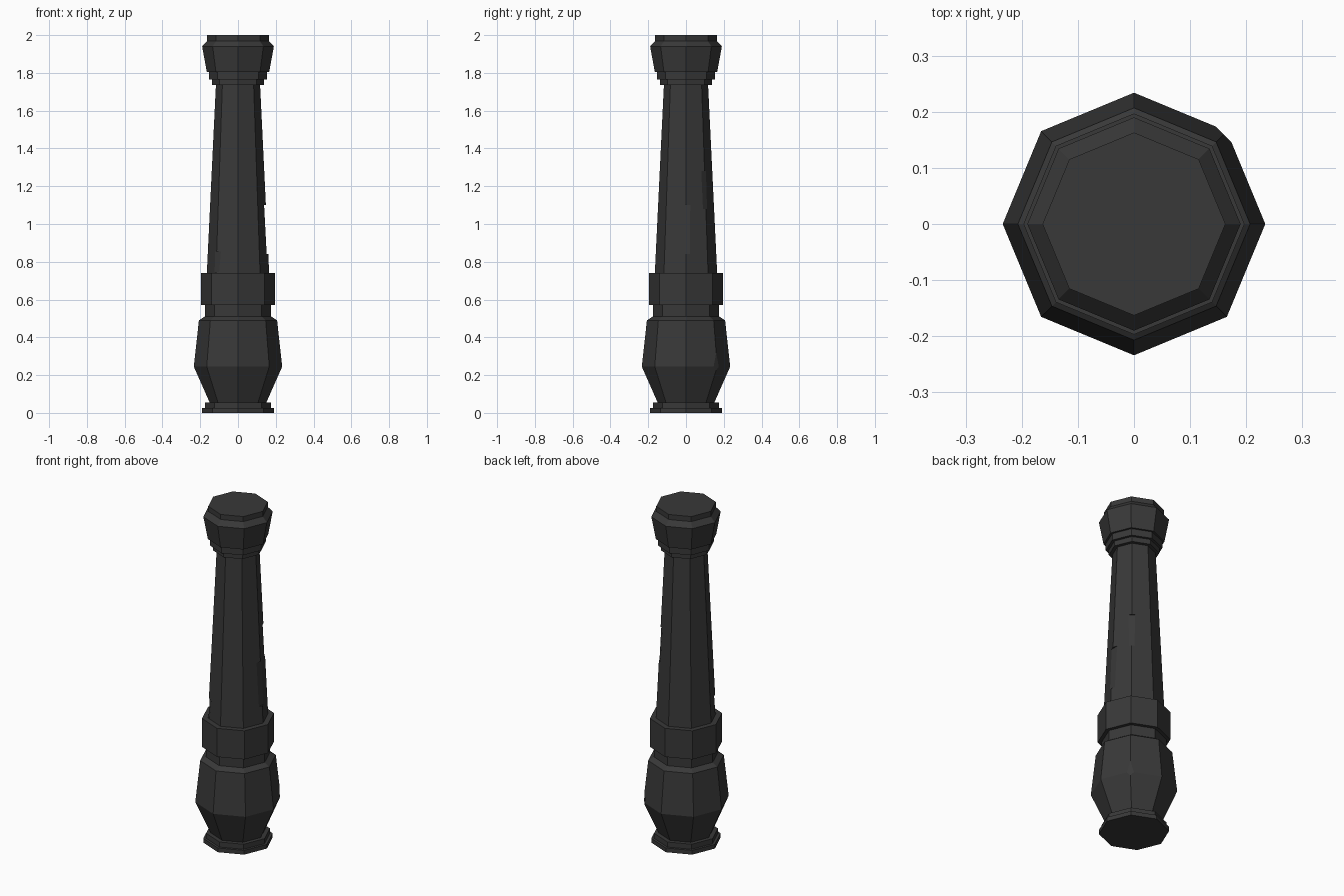
import bpy, bmesh, math
from mathutils import Matrix, Vector

if "Cube" in bpy.data.objects:
    bpy.data.objects.remove(bpy.data.objects["Cube"])

SIDES = 8

stone = bpy.data.materials.new("dark grey stone")
stone.diffuse_color = (0.04, 0.04, 0.04, 1)
stone.use_nodes = True
stone.node_tree.nodes["Principled BSDF"].inputs["Base Color"].default_value = stone.diffuse_color

# (corner radius, height) from foot to top
PROFILE = [
    (0.190, 0.00), (0.190, 0.025), (0.175, 0.025), (0.175, 0.055),   # foot steps
    (0.150, 0.055), (0.234, 0.245), (0.207, 0.490), (0.176, 0.51),   # bulge
    (0.176, 0.57), (0.197, 0.57), (0.197, 0.74),                     # collar
    (0.165, 0.74), (0.117, 1.735),                                   # tapered shaft
    (0.137, 1.735), (0.137, 1.765), (0.153, 1.765), (0.153, 1.805),  # neck steps
    (0.165, 1.805), (0.190, 1.94), (0.163, 1.97), (0.163, 2.00),     # head
]


def make_object(name, bm):
    bmesh.ops.recalc_face_normals(bm, faces=bm.faces)
    mesh = bpy.data.meshes.new(name)
    bm.to_mesh(mesh)
    bm.free()
    obj = bpy.data.objects.new(name, mesh)
    bpy.context.collection.objects.link(obj)
    mesh.materials.append(stone)
    return obj


# Octagonal pillar: stacked rings, corners on the axes
bm = bmesh.new()
rings = []
for r, z in PROFILE:
    rings.append([bm.verts.new((r * math.cos(math.tau * i / SIDES),
                                r * math.sin(math.tau * i / SIDES), z))
                  for i in range(SIDES)])
for lo, hi in zip(rings, rings[1:]):
    for i in range(SIDES):
        j = (i + 1) % SIDES
        bm.faces.new((lo[i], lo[j], hi[j], hi[i]))
bm.faces.new(rings[0])
bm.faces.new(rings[-1])
pillar = make_object("pillar", bm)

# Worn corners: (direction in degrees, distance kept, height, length, tilt)
CHIPS = [
    (45, 0.226, 0.25, 0.30, 0.0),
    (0, 0.145, 0.97, 0.26, -3.0),
    (45, 0.137, 1.18, 0.20, -3.0),
    (225, 0.154, 0.80, 0.11, -4.0),
]
bm = bmesh.new()
for angle, dist, z, length, tilt in CHIPS:
    place = (Matrix.Rotation(math.radians(angle), 4, 'Z')
             @ Matrix.Translation((dist, 0, z))
             @ Matrix.Rotation(math.radians(tilt), 4, 'Y')
             @ Matrix.Translation((0.05, 0, 0))
             @ Matrix.Diagonal((0.1, 0.2, length, 1)))
    bmesh.ops.create_cube(bm, size=1, matrix=place)
cutter = make_object("chip_cutter", bm)
cutter.hide_render = True

mod = pillar.modifiers.new("chips", 'BOOLEAN')
mod.operation = 'DIFFERENCE'
mod.solver = 'EXACT'
mod.object = cutter
bpy.context.view_layer.objects.active = pillar
bpy.ops.object.modifier_apply(modifier=mod.name)
bpy.data.objects.remove(cutter)
